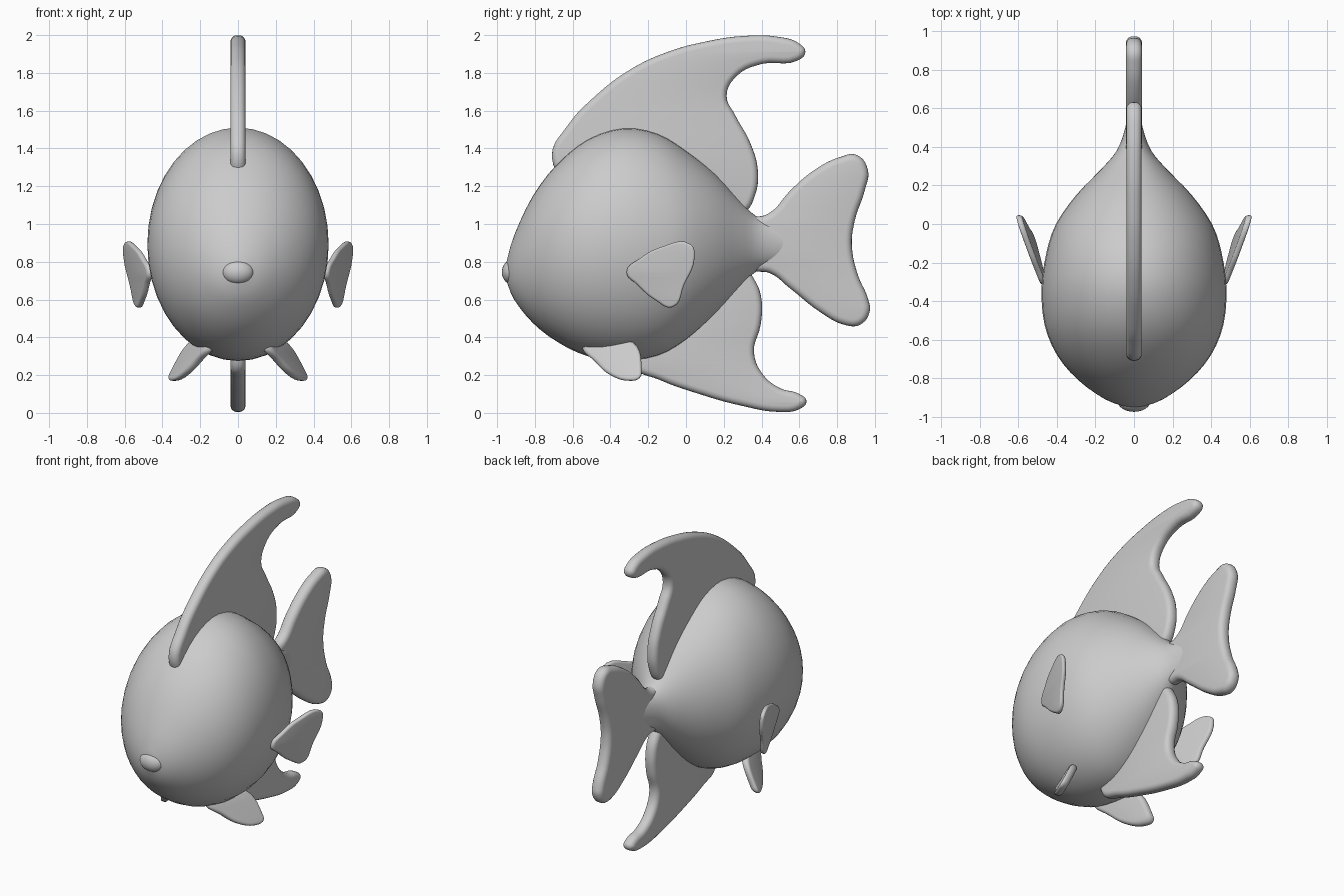
import bpy, bmesh, math
from mathutils import Matrix

cube = bpy.data.objects.get("Cube")
if cube:
    bpy.data.objects.remove(cube, do_unlink=True)

grey = bpy.data.materials.new("soft_grey")
grey.use_nodes = True
colour = (0.6, 0.6, 0.6, 1)
grey.diffuse_color = colour
grey.node_tree.nodes["Principled BSDF"].inputs["Base Color"].default_value = colour


def add_object(name, mesh, angle=60):
    obj = bpy.data.objects.new(name, mesh)
    bpy.context.collection.objects.link(obj)
    mesh.materials.clear()
    mesh.materials.append(grey)
    bpy.ops.object.select_all(action='DESELECT')
    obj.select_set(True)
    bpy.context.view_layer.objects.active = obj
    bpy.ops.object.shade_smooth_by_angle(angle=math.radians(angle))
    return obj


def fin(name, outline, half, rim, side=1, lean=(0, 0, 0)):
    """Rounded plate from a (y, z) outline; lean gives x = a + b*y + c*z."""
    curve = bpy.data.curves.new(name + "_outline", 'CURVE')
    curve.dimensions = '2D'
    curve.fill_mode = 'BOTH'
    curve.resolution_u = 5
    curve.bevel_depth, curve.extrude, curve.offset = rim, half - rim, -rim
    curve.bevel_resolution = 3
    spline = curve.splines.new('BEZIER')
    spline.bezier_points.add(len(outline) - 1)
    for point, (y, z) in zip(spline.bezier_points, outline):
        point.co = (y, z, 0)
        point.handle_left_type = point.handle_right_type = 'AUTO'
    spline.use_cyclic_u = True
    helper = bpy.data.objects.new(name + "_outline", curve)
    bpy.context.collection.objects.link(helper)
    graph = bpy.context.evaluated_depsgraph_get()
    mesh = bpy.data.meshes.new_from_object(helper.evaluated_get(graph))
    mesh.name = name
    bpy.data.objects.remove(helper, do_unlink=True)
    a, b, c = lean
    mesh.transform(Matrix(((side * b, side * c, side, side * a),
                           (1, 0, 0, 0), (0, 1, 0, 0), (0, 0, 0, 1))))
    bm = bmesh.new()
    bm.from_mesh(mesh)
    bmesh.ops.remove_doubles(bm, verts=bm.verts, dist=0.0005)
    bmesh.ops.recalc_face_normals(bm, faces=bm.faces)
    bm.to_mesh(mesh)
    bm.free()
    return add_object(name, mesh)


def blend(p, q, r, s, t):
    """Smooth in-between of stations q and r."""
    return [0.5 * (2 * j + (k - i) * t + (2 * i - 5 * j + 4 * k - l) * t * t
                   + (3 * j - i - 3 * k + l) * t ** 3) for i, j, k, l in zip(p, q, r, s)]


# Body: elliptical rings along y (y, low z, high z, half width)
stations = [(-0.95, 0.70, 0.80, 0.04), (-0.91, 0.60, 0.94, 0.15), (-0.81, 0.475, 1.15, 0.29),
            (-0.68, 0.375, 1.32, 0.40), (-0.52, 0.30, 1.45, 0.465), (-0.33, 0.275, 1.51, 0.48),
            (-0.15, 0.30, 1.48, 0.455), (0, 0.385, 1.39, 0.405), (0.15, 0.52, 1.27, 0.30),
            (0.28, 0.66, 1.13, 0.175), (0.38, 0.755, 1.035, 0.09), (0.5, 0.80, 1.0, 0.045),
            (0.62, 0.87, 0.95, 0.025)]
ends = [stations[0]] + stations + [stations[-1]]
rings = [blend(*ends[i:i + 4], t / 3) for i in range(len(stations) - 1) for t in range(3)]
rings.append(stations[-1])
bm = bmesh.new()
sides = 40
loops = []
for y, low, high, width in rings:
    angles = [2 * math.pi * k / sides for k in range(sides)]
    loops.append([bm.verts.new((width * math.cos(a), y,
                  (low + high) / 2 + (high - low) / 2 * math.sin(a))) for a in angles])
for one, two in zip(loops, loops[1:]):
    for k in range(sides):
        n = (k + 1) % sides
        bm.faces.new((one[k], one[n], two[n], two[k]))
bm.faces.new(loops[0])
bm.faces.new(loops[-1])
bmesh.ops.recalc_face_normals(bm, faces=bm.faces)
body = bpy.data.meshes.new("body")
bm.to_mesh(body)
bm.free()
add_object("body", body)

# Mouth: small rounded snout
bm = bmesh.new()
bmesh.ops.create_uvsphere(bm, u_segments=24, v_segments=14, radius=1,
                          matrix=Matrix.Translation((0, -0.92, 0.745))
                          @ Matrix.Diagonal((0.085, 0.055, 0.065, 1)))
mouth = bpy.data.meshes.new("mouth")
bm.to_mesh(mouth)
bm.free()
add_object("mouth", mouth)

# Upright fins
fin("dorsal_fin", [(-0.71, 1.35), (-0.62, 1.53), (-0.5, 1.66), (-0.3, 1.815), (-0.1, 1.91),
                   (0.1, 1.965), (0.3, 1.995), (0.48, 1.992), (0.6, 1.955), (0.632, 1.91),
                   (0.59, 1.865), (0.40, 1.847), (0.27, 1.785), (0.215, 1.68), (0.26, 1.577),
                   (0.34, 1.43), (0.38, 1.286), (0.365, 1.15), (0.31, 1.06), (0.1, 1.0),
                   (-0.3, 1.15), (-0.6, 1.2)], 0.04, 0.034)
fin("lower_fin", [(-0.28, 0.25), (-0.14, 0.175), (0.07, 0.1), (0.285, 0.04), (0.5, 0.005),
                  (0.6, 0.02), (0.638, 0.06), (0.6, 0.1), (0.5, 0.13), (0.41, 0.2),
                  (0.36, 0.32), (0.395, 0.466), (0.4, 0.6), (0.365, 0.70), (0.31, 0.76),
                  (0, 0.7), (-0.25, 0.45)], 0.04, 0.034)
fin("tail_fin", [(0.30, 1.06), (0.376, 1.04), (0.444, 1.06), (0.55, 1.175), (0.68, 1.286),
                 (0.815, 1.354), (0.905, 1.365), (0.963, 1.286), (0.947, 1.18), (0.894, 1.02),
                 (0.878, 0.89), (0.91, 0.73), (0.965, 0.6), (0.972, 0.534), (0.92, 0.466),
                 (0.84, 0.466), (0.71, 0.534), (0.55, 0.66), (0.444, 0.74), (0.365, 0.75),
                 (0.2, 0.8), (0.2, 1.0)], 0.042, 0.036)

# Paired side and belly fins
side_outline = [(-0.315, 0.746), (-0.24, 0.82), (-0.14, 0.875), (0.025, 0.892), (0.045, 0.82),
                (-0.01, 0.677), (-0.07, 0.56), (-0.16, 0.595), (-0.26, 0.68)]
belly_outline = [(-0.545, 0.36), (-0.42, 0.385), (-0.28, 0.375), (-0.235, 0.23), (-0.245, 0.185),
                 (-0.3, 0.17), (-0.4, 0.2), (-0.48, 0.27)]
for label, sign in (("left", 1), ("right", -1)):
    fin(label + "_side_fin", side_outline, 0.016, 0.013, sign, (0.497, 0.33, 0.1))
    fin(label + "_belly_fin", belly_outline, 0.028, 0.022, sign, (0.54, 0.4, -0.5))
